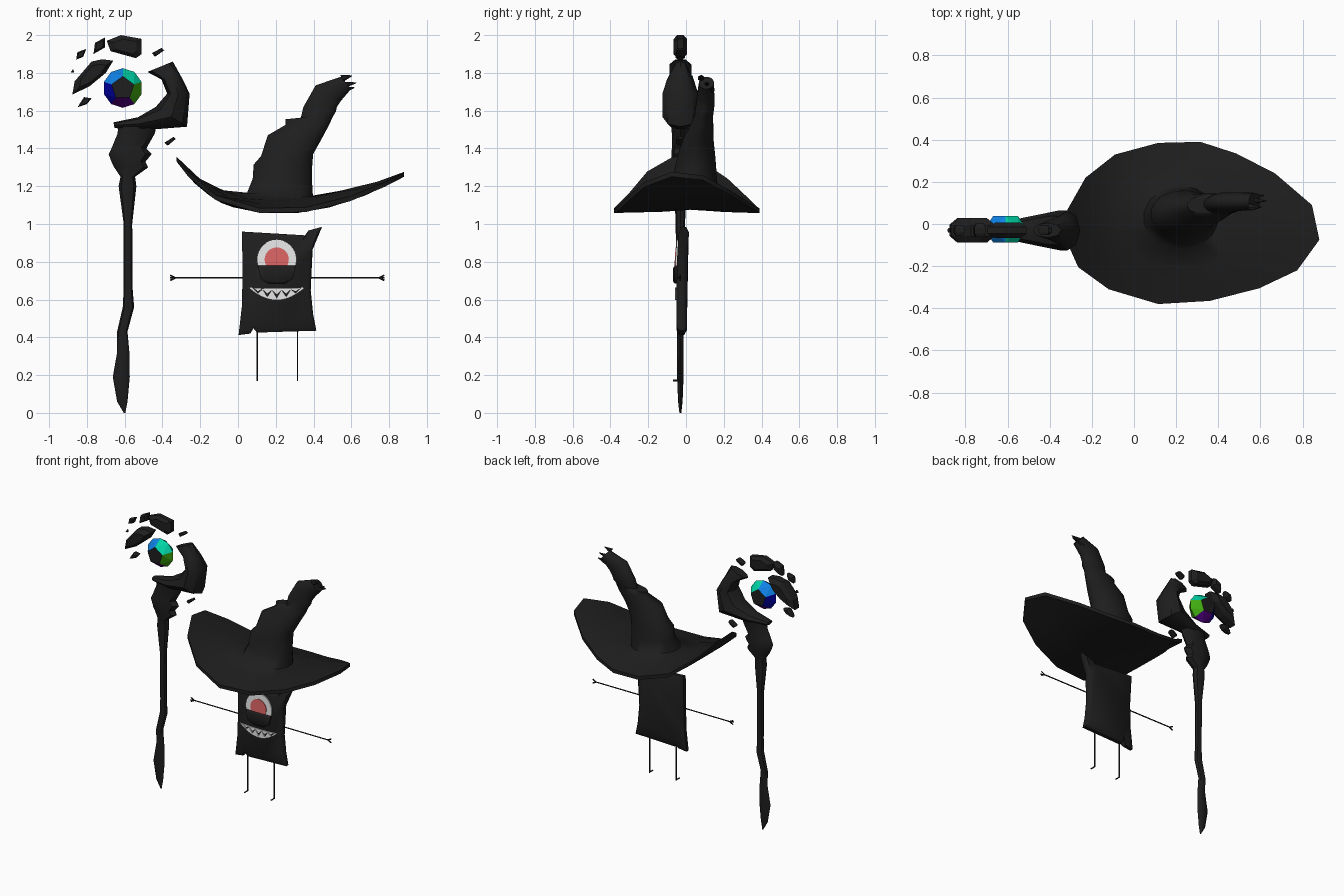
import bpy, bmesh, math
from mathutils import Vector

if "Cube" in bpy.data.objects:
    bpy.data.objects.remove(bpy.data.objects["Cube"])


def material(name, r, g, b):
    m = bpy.data.materials.new(name)
    m.diffuse_color = (r, g, b, 1)
    m.use_nodes = True
    m.node_tree.nodes["Principled BSDF"].inputs["Base Color"].default_value = m.diffuse_color
    return m


BLACK = material("charcoal black", .013, .013, .013)
WHITE = material("off white", .8, .8, .8)
RED = material("soft red", .72, .13, .13)
GEMS = [material("teal", 0, .66, .38), material("sky blue", .005, .22, .78),
        material("deep blue", 0, 0, .42), material("purple", .09, 0, .24),
        material("leaf green", .05, .4, .005)]


def finish(name, bm, mats, smooth=None):
    bmesh.ops.recalc_face_normals(bm, faces=bm.faces[:])
    me = bpy.data.meshes.new(name)
    bm.to_mesh(me)
    bm.free()
    for m in mats:
        me.materials.append(m)
    if smooth:
        me.shade_smooth()
        me.set_sharp_from_angle(angle=math.radians(smooth))
    ob = bpy.data.objects.new(name, me)
    bpy.context.collection.objects.link(ob)
    return ob


def skin(bm, rings):
    """Join closed rings of points with quads and cap both ends."""
    vs = [[bm.verts.new(p) for p in r] for r in rings]
    n = len(vs[0])
    for a, b in zip(vs, vs[1:]):
        for i in range(n):
            j = (i + 1) % n
            bm.faces.new((a[i], a[j], b[j], b[i]))
    bm.faces.new(vs[0])
    bm.faces.new(vs[-1])


def section(xl, zl, xr, zr, y, ry, angles):
    """Elliptic ring spanning two silhouette points of the front view."""
    l, r = Vector((xl, y, zl)), Vector((xr, y, zr))
    c, h = (l + r) / 2, (r - l) / 2
    return [c + h * math.cos(a) + Vector((0, ry * math.sin(a), 0)) for a in angles]


def loft(name, secs, sides=8, smooth=40):
    ang = [2 * math.pi * i / sides for i in range(sides)]
    bm = bmesh.new()
    skin(bm, [section(*s, ang) for s in secs])
    return finish(name, bm, [BLACK], smooth)


def slab(name, pts, layers, mat, smooth=None, lean=0):
    """Front-view outline stacked in layers of (y, scale about its middle)."""
    cx = sum(p[0] for p in pts) / len(pts)
    cz = sum(p[1] for p in pts) / len(pts)
    bm = bmesh.new()
    skin(bm, [[(cx + (x - cx) * s, y + lean * max(0, z - .8), cz + (z - cz) * s)
               for x, z in pts] for y, s in layers])
    return finish(name, bm, [mat], smooth)


def rods(name, segs, r):
    bm = bmesh.new()
    for a, b in segs:
        a, b = Vector(a), Vector(b)
        d = b - a
        mat = d.to_track_quat('Z', 'Y').to_matrix().to_4x4()
        mat.translation = (a + b) / 2
        bmesh.ops.create_cone(bm, cap_ends=True, segments=6, radius1=r, radius2=r,
                              depth=d.length, matrix=mat)
    return finish(name, bm, [BLACK], 40)


# Staff pole: left x, right x, height, half depth
SY = -.03
pole = [(-.605, -.597, 0, .005), (-.64, -.585, .06, .012), (-.663, -.573, .19, .017),
        (-.64, -.575, .32, .017), (-.64, -.585, .43, .018), (-.61, -.55, .56, .02),
        (-.605, -.558, .66, .02), (-.605, -.56, 1.0, .025), (-.632, -.538, 1.2, .032),
        (-.622, -.545, 1.25, .036), (-.655, -.475, 1.30, .042), (-.67, -.49, 1.33, .045),
        (-.685, -.457, 1.37, .047), (-.67, -.485, 1.40, .045), (-.637, -.44, 1.48, .045),
        (-.635, -.43, 1.53, .05)]
loft("staff_pole", [(a, z, b, z, SY, d) for a, b, z, d in pole])

# Staff crescent: inner point, outer point, half depth
crescent = [(-.66, 1.538, -.653, 1.508, .03), (-.53, 1.565, -.52, 1.495, .06),
            (-.435, 1.62, -.27, 1.515, .095), (-.375, 1.69, -.256, 1.69, .095),
            (-.405, 1.765, -.295, 1.77, .07), (-.48, 1.805, -.345, 1.86, .035)]
loft("staff_crescent", [(a, b, c, d, SY, r) for a, b, c, d, r in crescent])

# Floating fragments around the gem
fragments = [
    ([(-.695, 1.97), (-.62, 2.0), (-.51, 1.98), (-.51, 1.90), (-.54, 1.878), (-.675, 1.915)], .036),
    ([(-.877, 1.685), (-.865, 1.755), (-.775, 1.86), (-.72, 1.872), (-.66, 1.865), (-.70, 1.80),
      (-.785, 1.73)], .058),
    ([(-.765, 1.90), (-.757, 1.96), (-.704, 1.987), (-.704, 1.935)], .032),
    ([(-.857, 1.87), (-.85, 1.91), (-.803, 1.927), (-.82, 1.885)], .025),
    ([(-.85, 1.618), (-.815, 1.672), (-.775, 1.665), (-.80, 1.635)], .025),
    ([(-.885, 1.803), (-.873, 1.822), (-.868, 1.803)], .01),
    ([(-.455, 1.905), (-.405, 1.932), (-.39, 1.92), (-.44, 1.885)], .022),
    ([(-.39, 1.43), (-.34, 1.462), (-.33, 1.45), (-.372, 1.415)], .022)]
for i, (pts, d) in enumerate(fragments):
    slab(f"staff_fragment_{i + 1}", pts,
         [(SY - d, .65), (SY - d * .45, 1), (SY + d * .45, 1), (SY + d, .65)], BLACK)

# Gem: faceted ball, coloured by angle, dark front and back faces
bm = bmesh.new()
for sy in (-1, 1):
    for k in range(5):
        a = math.radians(90 + 72 * k)
        bm.verts.new((.062 * math.cos(a), sy * .063, .062 * math.sin(a)))
for k in range(10):
    a = math.radians(90 + 36 * k)
    bm.verts.new((.105 * math.cos(a), 0, .105 * math.sin(a)))
bmesh.ops.convex_hull(bm, input=bm.verts[:])
bmesh.ops.recalc_face_normals(bm, faces=bm.faces[:])
for f in bm.faces:
    c = f.calc_center_median()
    if abs(f.normal.y) > .98:
        f.material_index = 5
    else:
        f.material_index = int(((math.degrees(math.atan2(c.z, c.x)) - 18) % 360) // 72)
bmesh.ops.translate(bm, verts=bm.verts[:], vec=(-.61, -.025, 1.72))
finish("gem", bm, GEMS + [BLACK])

# Hat: upswept brim and bent crown in one skin
rim = [(.88, -.075), (.845, .09), (.67, .24), (.485, .335), (.315, .39), (.115, .385),
       (-.09, .33), (-.23, .22), (-.315, .07), (-.325, -.07), (-.265, -.205), (-.12, -.31),
       (.115, -.38), (.36, -.365), (.595, -.305), (.775, -.22)]
ang = [math.atan2(y / .385, (x - .25) / .6) for x, y in rim]
crown = [(.045, 1.165, .40, 1.14, .03, .15), (.075, 1.24, .395, 1.22, .045, .12),
         (.08, 1.315, .395, 1.30, .05, .11), (.12, 1.36, .40, 1.37, .055, .10),
         (.155, 1.47, .445, 1.45, .065, .08), (.25, 1.525, .487, 1.53, .085, .06),
         (.25, 1.555, .505, 1.57, .09, .052), (.33, 1.56, .52, 1.595, .095, .05),
         (.345, 1.62, .525, 1.62, .10, .05), (.41, 1.735, .545, 1.65, .105, .045),
         (.545, 1.78, .60, 1.715, .108, .04)]
crown_rings = [section(*s, ang) for s in crown]


def brim_ring(t, drop, rise):
    ring = []
    for (x, y), c in zip(rim, crown_rings[0]):
        px, py = c.x + (x - c.x) * t, c.y + (y - c.y) * t
        d = px - .25
        curve = 1.45 * abs(d) ** 3 if d < 0 else .45 * d ** 1.8
        ring.append((px, py, 1.08 + curve + rise * (1 - t) - drop))
    return ring


bm = bmesh.new()
skin(bm, [brim_ring(t, .025, .01) for t in (0, .35, .7, 1)] +
     [brim_ring(t, 0, .07) for t in (1, .7, .35)] + crown_rings)
finish("hat", bm, [BLACK], 60)

# Frayed points at the hat tip
for i, (y, x, z) in enumerate([(.08, .605, 1.785), (.11, .628, 1.748), (.135, .618, 1.722)]):
    loft(f"hat_tip_{i + 1}", [(.54, z + .005, .56, z - .03, y, .018),
                              (x - .003, z + .002, x, z - .002, y, .003)], 6)

# Body: ragged cushion panel, leaning back a little at the top
slab("body", [(.02, .96), (.19, .95), (.355, .94), (.372, .965), (.445, .985), (.395, .865),
              (.385, .65), (.398, .52), (.415, .435), (.25, .43), (.10, .425), (.08, .45),
              (.065, .42), (.003, .412), (.02, .56), (.025, .75)],
     [(-.05, .9), (-.035, 1), (-.01, 1), (.005, .9)], BLACK, 50, .06)


# Eye: half-covered white disc with red iris
def dome(cx, cz, r, floor):
    a0 = math.asin((floor - cz) / r)
    n = 20
    return [(cx + r * math.cos(a), cz + r * math.sin(a))
            for a in (a0 + (math.pi - 2 * a0) * i / n for i in range(n + 1))]


slab("eye_white", dome(.205, .812, .105, .778), [(-.056, 1), (-.048, 1)], WHITE, None, .06)
slab("eye_iris", dome(.205, .812, .064, .778), [(-.06, 1), (-.052, 1)], RED, None, .06)
slab("lower_lid", [(.105, .78), (.305, .78), (.29, .71), (.25, .685), (.16, .685), (.12, .71)],
     [(-.068, .75), (-.06, 1), (-.045, 1)], BLACK, 60)

# Mouth: two curved rows of pointed teeth that interlock
N = 6


def mouth_point(s, sag):
    return (.205 + .15 * s, .664 - sag * (1 - s * s))


def tooth_row(name, base, tip, gap, flip, y):
    edge = [mouth_point(-1 + i / N, base) for i in range(2 * N + 1)]
    zig = [mouth_point(-1 + i / N, tip if (i + flip) % 2 else gap)
           for i in range(2 * N - 1, 0, -1)]
    slab(name, edge + zig, [(y, 1), (y + .008, 1)], WHITE)


tooth_row("lower_teeth", .067, .012, .055, 0, -.058)
tooth_row("upper_teeth", .006, .036, .012, 1, -.056)

# Arms with three-pronged hands, and legs with feet, mirrored about the body
for side, s in (("left", -1), ("right", 1)):
    mx = lambda d: .208 + s * d
    hand = (mx(.54), -.03, .715)
    rods(side + "_arm", [((mx(.17), -.03, .715), hand)] +
         [(hand, (mx(.567), -.03 + dy, .715 + dz)) for dy, dz in ((0, .014), (-.012, 0), (0, -.014))],
         .0045)
    rods(side + "_leg", [((mx(.107), -.03, .45), (mx(.107), -.03, .17)),
                         ((mx(.107), -.027, .172), (mx(.107), -.068, .172))], .0045)
